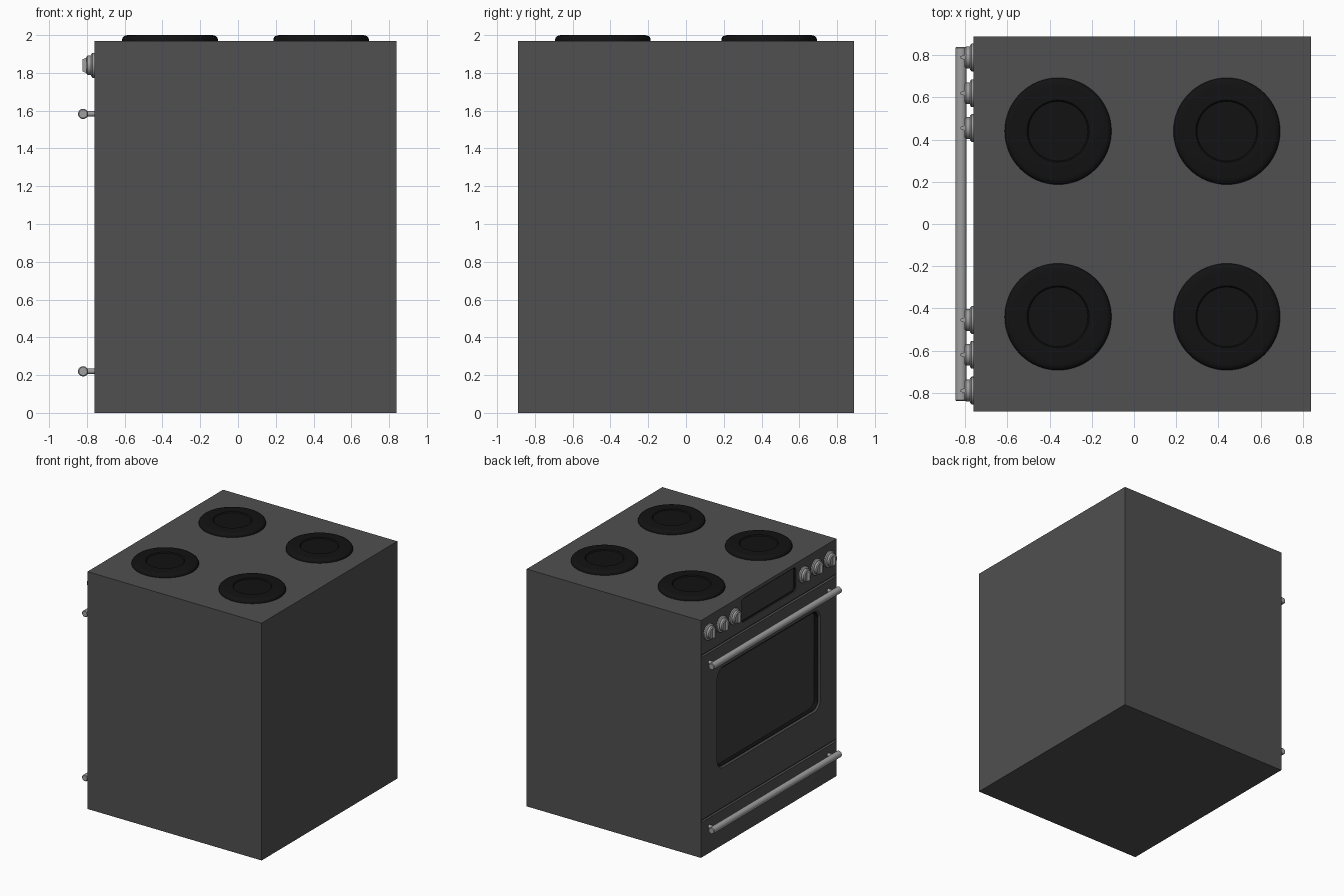
import bpy, bmesh, math
from mathutils import Matrix, Vector

if "Cube" in bpy.data.objects:
    bpy.data.objects.remove(bpy.data.objects["Cube"])

FRONT = -0.76   # x of the oven's front face
TOP = 1.97


def material(name, v):
    m = bpy.data.materials.new(name)
    m.diffuse_color = (v, v, v, 1)
    m.use_nodes = True
    m.node_tree.nodes["Principled BSDF"].inputs["Base Color"].default_value = m.diffuse_color
    return m


BODY = material("dark_enamel", 0.08)
GLASS = material("dark_glass", 0.045)
BLACK = material("black", 0.006)
METAL = material("brushed_metal", 0.35)


def finish(name, bm, mat, angle=35):
    bmesh.ops.remove_doubles(bm, verts=bm.verts, dist=1e-5)
    bmesh.ops.recalc_face_normals(bm, faces=bm.faces)
    me = bpy.data.meshes.new(name)
    bm.to_mesh(me)
    bm.free()
    me.materials.append(mat)
    ob = bpy.data.objects.new(name, me)
    bpy.context.collection.objects.link(ob)
    smooth(ob, angle)
    return ob


def smooth(ob, angle=35):
    bpy.ops.object.select_all(action='DESELECT')
    ob.select_set(True)
    bpy.context.view_layer.objects.active = ob
    bpy.ops.object.shade_smooth_by_angle(angle=math.radians(angle))


def skin(bm, rings, caps=True, cyclic=False):
    """Bridge equal-length rings of points with quads."""
    vs = [[bm.verts.new(p) for p in r] for r in rings]
    pairs = list(zip(vs, vs[1:])) + ([(vs[-1], vs[0])] if cyclic else [])
    n = len(vs[0])
    for a, b in pairs:
        for i in range(n):
            j = (i + 1) % n
            bm.faces.new((a[i], a[j], b[j], b[i]))
    if caps and not cyclic:
        bm.faces.new(vs[0])
        bm.faces.new(vs[-1])


def rounded(x, hy, z0, z1, r, grow=0.0):
    """Rounded rectangle facing along x."""
    zc, hz = (z0 + z1) / 2, (z1 - z0) / 2 + grow
    hy, r, pts = hy + grow, r + grow, []
    for k, (sy, sz) in enumerate(((1, 1), (-1, 1), (-1, -1), (1, -1))):
        for s in range(7):
            a = math.radians(90 * k + 15 * s)
            pts.append((x, sy * (hy - r) + r * math.cos(a),
                        zc + sz * (hz - r) + r * math.sin(a)))
    return pts


def lathe(bm, profile, loc, axis, segs=32):
    """Revolve (radius, height) points; axis is 'X' (towards -x), 'Y' or 'Z'."""
    rot = {'X': Matrix.Rotation(-math.pi / 2, 3, 'Y'),
           'Y': Matrix.Rotation(-math.pi / 2, 3, 'X'),
           'Z': Matrix.Identity(3)}[axis]
    rings = [[rot @ Vector((r * math.cos(2 * math.pi * i / segs),
                            r * math.sin(2 * math.pi * i / segs), h)) + Vector(loc)
              for i in range(segs)] for r, h in profile]
    skin(bm, rings)


# (half width, bottom, top, corner radius, depth, lip) of each recess
WINDOW = (0.665, 0.65, 1.465, 0.07, 0.05, 0.012)
DISPLAY = (0.355, 1.745, 1.94, 0.03, 0.02, 0.004)
SEAMS = [(0.88, z, z + 0.02, 0.003, 0.02, 0.0) for z in (0.29, 1.66)]

# body with recesses cut into the front
bm = bmesh.new()
bmesh.ops.create_cube(bm, size=1, matrix=Matrix.Translation((0.04, 0, TOP / 2))
                      @ Matrix.Diagonal((1.6, 1.78, TOP, 1)))
body = finish("oven_body", bm, BODY)

bm = bmesh.new()
for hy, z0, z1, r, d, lip in [WINDOW, DISPLAY] + SEAMS:
    rings = [rounded(FRONT - 0.04, hy, z0, z1, r, lip), rounded(FRONT, hy, z0, z1, r, lip)]
    if lip:
        rings.append(rounded(FRONT + lip, hy, z0, z1, r))
    rings.append(rounded(FRONT + d, hy, z0, z1, r))
    skin(bm, rings)
cutter = finish("recess_cutter", bm, BODY)
cutter.hide_render = True
mod = body.modifiers.new("recesses", 'BOOLEAN')
mod.object, mod.operation, mod.solver = cutter, 'DIFFERENCE', 'EXACT'
bpy.context.view_layer.objects.active = body
bpy.ops.object.modifier_apply(modifier=mod.name)
bpy.data.objects.remove(cutter)
smooth(body)

# glass panes and black seals lining the recesses
for name, (hy, z0, z1, r, d, lip) in (("door_window", WINDOW), ("display_panel", DISPLAY)):
    bm = bmesh.new()
    skin(bm, [rounded(FRONT + d + 0.003, hy, z0, z1, r), rounded(FRONT + d - 0.003, hy, z0, z1, r)])
    finish(name, bm, GLASS)
    bm = bmesh.new()
    a, b = FRONT + lip, FRONT + d
    skin(bm, [rounded(a, hy, z0, z1, r, 0.001), rounded(b, hy, z0, z1, r, 0.001),
              rounded(b, hy, z0, z1, r, -0.004), rounded(a, hy, z0, z1, r, -0.004)], cyclic=True)
    finish(name + "_seal", bm, BLACK)

# hotplates with a shallow round dip
PLATE = [(0, -0.005), (0.253, -0.005), (0.253, 0.008), (0.25, 0.017), (0.243, 0.024),
         (0.234, 0.028), (0.222, 0.03), (0.147, 0.03), (0.141, 0.022), (0, 0.022)]
for i, (x, y) in enumerate((x, y) for x in (-0.36, 0.44) for y in (-0.44, 0.44)):
    bm = bmesh.new()
    lathe(bm, PLATE, (x, y, TOP), 'Z', 64)
    finish(f"hotplate_{i + 1}", bm, BLACK)

# control knobs: collar, dial and tapered vertical grip
KNOB = [(0, -0.005), (0.066, -0.005), (0.066, 0.01), (0.06, 0.016), (0.052, 0.018),
        (0.052, 0.036), (0.044, 0.043), (0, 0.043)]
for i, y in enumerate((-0.79, -0.62, -0.455, 0.455, 0.62, 0.79)):
    bm = bmesh.new()
    lathe(bm, KNOB, (FRONT, y, 1.84), 'X')
    skin(bm, [[(FRONT - h, y + sy * w, 1.84 + sz * l)
               for sy, sz in ((-1, -1), (1, -1), (1, 1), (-1, 1))]
              for h, w, l in ((0.035, 0.014, 0.044), (0.063, 0.005, 0.032))])
    finish(f"knob_{i + 1}", bm, METAL)

# door and drawer handles on two posts each
BAR = [(0, -0.84), (0.022, -0.84), (0.027, -0.835), (0.027, 0.835), (0.022, 0.84), (0, 0.84)]
for name, z in (("door_handle", 1.583), ("drawer_handle", 0.22)):
    bm = bmesh.new()
    lathe(bm, BAR, (-0.82, 0, z), 'Y')
    for y in (-0.78, 0.78):
        lathe(bm, [(0, -0.005), (0.014, -0.005), (0.014, 0.06), (0, 0.06)], (FRONT, y, z), 'X', 20)
    finish(name, bm, METAL)
